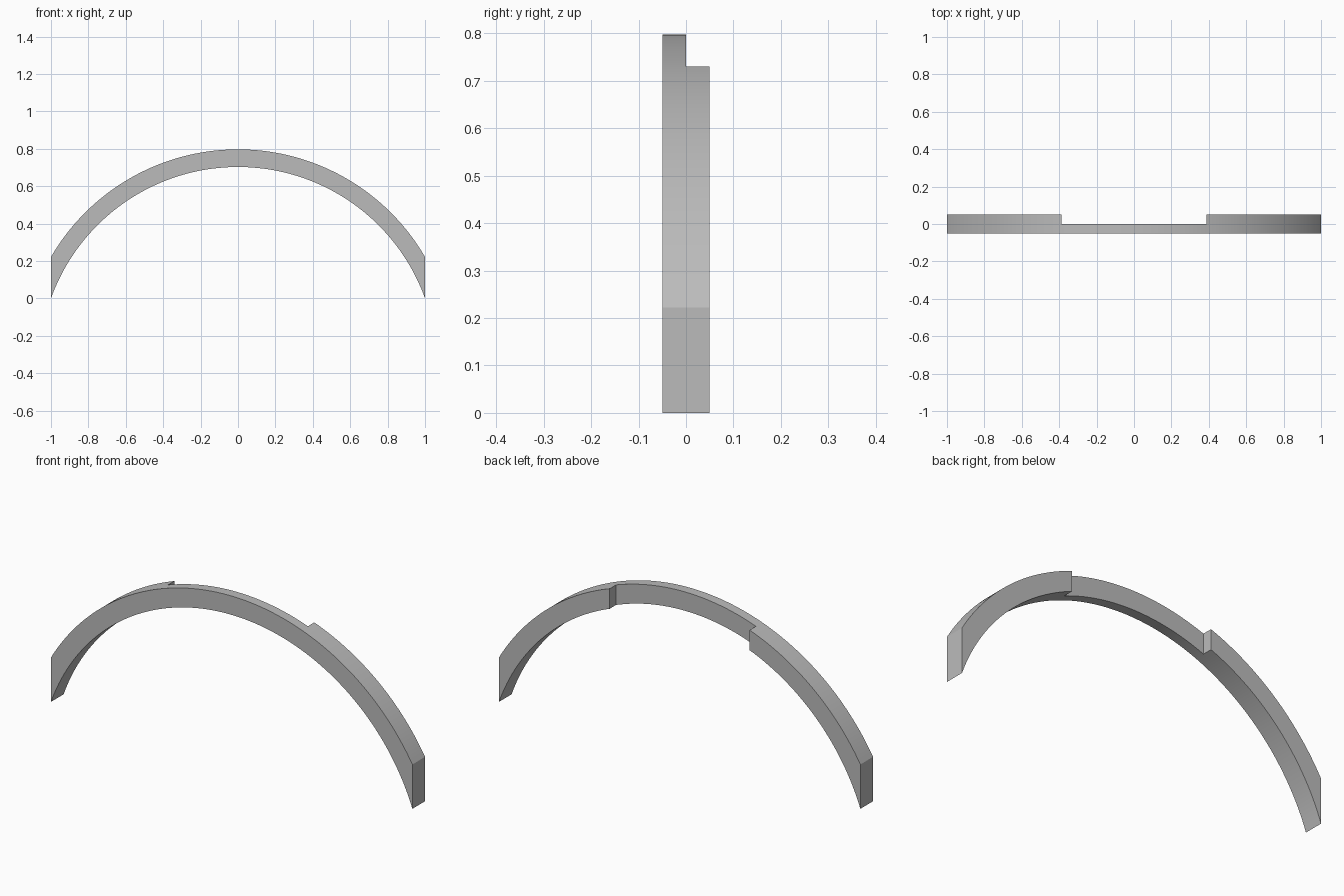
import bpy, bmesh, math

cube = bpy.data.objects.get("Cube")
if cube:
    bpy.data.objects.remove(cube, do_unlink=True)

CENTER_Z = -0.36
OUTER_R = 1.157
INNER_R = math.hypot(1.0, CENTER_Z)
NOTCH_X = 0.387
HALF_DEPTH = 0.05


def arc_z(radius, x):
    return CENTER_Z + math.sqrt(max(radius ** 2 - x ** 2, 0))


def samples(x0, x1, count):
    """Sideways positions evenly spaced by angle along the inner arc."""
    a0, a1 = math.asin(x0 / INNER_R), math.asin(x1 / INNER_R)
    return [INNER_R * math.sin(a0 + (a1 - a0) * i / count) for i in range(count)]


def extrude_back(bm, faces):
    """Push faces backwards and return the new faces."""
    new = bmesh.ops.extrude_face_region(bm, geom=faces)["geom"]
    verts = [g for g in new if isinstance(g, bmesh.types.BMVert)]
    bmesh.ops.translate(bm, verts=verts, vec=(0, HALF_DEPTH, 0))
    return [g for g in new if isinstance(g, bmesh.types.BMFace)]


# Front outline of the arch, with vertical ends
xs = samples(-1, -NOTCH_X, 32) + samples(-NOTCH_X, NOTCH_X, 30) + samples(NOTCH_X, 1, 32) + [1.0]
bm = bmesh.new()
columns = [[bm.verts.new((x, -HALF_DEPTH, arc_z(r, x))) for r in (INNER_R, OUTER_R)] for x in xs]
strip = [bm.faces.new((a[0], b[0], b[1], a[1])) for a, b in zip(columns, columns[1:])]

# Full front layer, then a back layer that leaves the middle notch open
middle = extrude_back(bm, strip)
extrude_back(bm, [f for f in middle if abs(f.calc_center_median().x) > NOTCH_X])
bmesh.ops.recalc_face_normals(bm, faces=bm.faces)

mesh = bpy.data.meshes.new("notched_arch")
bm.to_mesh(mesh)
bm.free()
arch = bpy.data.objects.new("notched_arch", mesh)
bpy.context.collection.objects.link(arch)

# Plain grey
grey = bpy.data.materials.new("plain_grey")
grey.use_nodes = True
color = (0.5, 0.5, 0.5, 1)
grey.diffuse_color = color
grey.node_tree.nodes["Principled BSDF"].inputs["Base Color"].default_value = color
mesh.materials.append(grey)

# Smooth curve with sharp edges
bpy.context.view_layer.objects.active = arch
arch.select_set(True)
bpy.ops.object.shade_smooth_by_angle(angle=math.radians(30))
